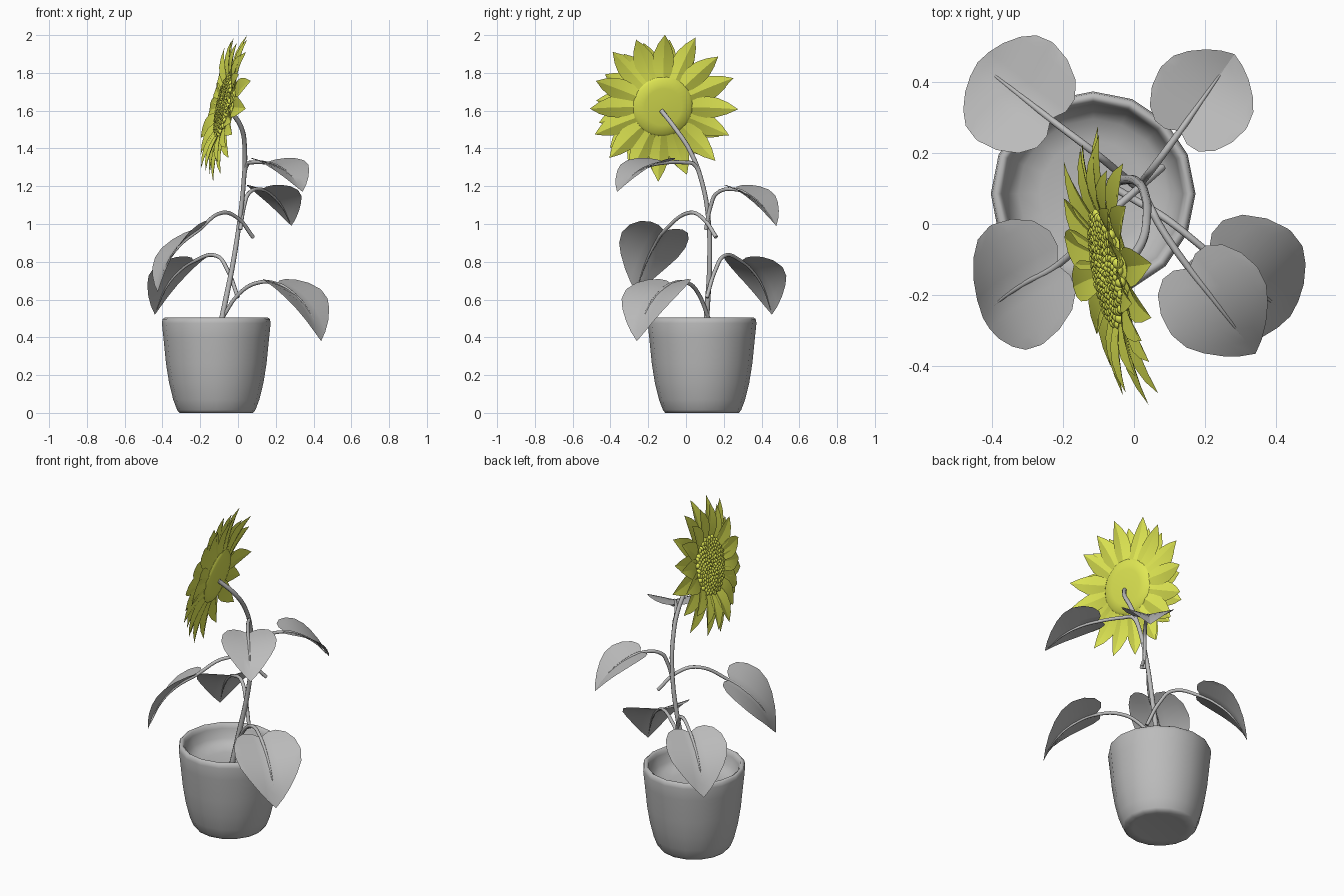
import bpy, bmesh, math, random
from mathutils import Vector, Matrix

random.seed(4)
cube = bpy.data.objects.get("Cube")
if cube:
    bpy.data.objects.remove(cube, do_unlink=True)


def material(name, colour):
    m = bpy.data.materials.new(name)
    m.use_nodes = True
    m.diffuse_color = colour
    m.node_tree.nodes["Principled BSDF"].inputs["Base Color"].default_value = colour
    return m


GREY = material("plain grey", (0.5, 0.5, 0.5, 1))
YELLOW = material("flower yellow", (0.77, 0.83, 0.09, 1))


def activate(ob):
    bpy.ops.object.select_all(action='DESELECT')
    ob.select_set(True)
    bpy.context.view_layer.objects.active = ob


def finish(name, bm, mat, angle=40, matrix=None):
    me = bpy.data.meshes.new(name)
    bm.to_mesh(me)
    bm.free()
    me.materials.append(mat)
    ob = bpy.data.objects.new(name, me)
    bpy.context.collection.objects.link(ob)
    if matrix:
        ob.matrix_world = matrix
    activate(ob)
    bpy.ops.object.shade_smooth_by_angle(angle=math.radians(angle))
    return ob


def lathe(name, profile, steps, mat, matrix, angle=40):
    bm = bmesh.new()
    vs = [bm.verts.new((r, 0, z)) for r, z in profile]
    edges = [bm.edges.new(p) for p in zip(vs, vs[1:])]
    bmesh.ops.spin(bm, geom=vs + edges, cent=(0, 0, 0), axis=(0, 0, 1),
                   angle=math.tau, steps=steps, use_merge=True)
    bmesh.ops.remove_doubles(bm, verts=bm.verts, dist=1e-4)
    bmesh.ops.recalc_face_normals(bm, faces=bm.faces)
    return finish(name, bm, mat, angle, matrix)


def tube(name, points, radii, thickness, mat):
    cu = bpy.data.curves.new(name, 'CURVE')
    cu.dimensions = '3D'
    cu.bevel_depth = thickness
    cu.bevel_resolution = 2
    cu.resolution_u = 6
    cu.use_fill_caps = True
    sp = cu.splines.new('BEZIER')
    sp.bezier_points.add(len(points) - 1)
    for bp, p, r in zip(sp.bezier_points, points, radii):
        bp.co = p
        bp.radius = r
        bp.handle_left_type = bp.handle_right_type = 'AUTO'
    cu.materials.append(mat)
    ob = bpy.data.objects.new(name, cu)
    bpy.context.collection.objects.link(ob)
    activate(ob)
    bpy.ops.object.convert(target='MESH')
    bpy.ops.object.shade_smooth_by_angle(angle=math.radians(50))


def sheet(bm, rows, cols, place):
    """Grid of faces through place(row, col)."""
    grid = [[bm.verts.new(place(i, j)) for j in range(cols)] for i in range(rows)]
    for i in range(rows - 1):
        for j in range(cols - 1):
            bm.faces.new((grid[i][j], grid[i + 1][j], grid[i + 1][j + 1], grid[i][j + 1]))


# Pot: bulged outside, rounded rim, hollow down to the floor
lathe("pot",
      [(0, 0.008), (0.15, 0.004), (0.195, 0), (0.207, 0.015), (0.228, 0.07), (0.25, 0.16),
       (0.266, 0.26), (0.28, 0.4), (0.288, 0.475), (0.284, 0.497), (0.272, 0.505),
       (0.26, 0.497), (0.253, 0.475), (0.242, 0.42), (0.21, 0.388), (0.15, 0.376), (0, 0.37)],
      16, GREY, Matrix.Translation((-0.115, 0.085, 0)), 80)

# Main stem, bending over to the back of the flower head
stem = [(-0.11, 0.1, 0.37), (-0.075, 0.112, 0.55), (-0.025, 0.125, 0.8), (0.01, 0.118, 1.03),
        (0.03, 0.085, 1.22), (0.036, 0.02, 1.39), (0.018, -0.06, 1.51), (-0.04, -0.13, 1.6)]
tube("stem", stem, [1.25, 1.2, 1.1, 1, 1, 1, 1, 1], 0.0125, GREY)

# Half of the heart outline: spread, rear edge and front edge
HEART = [(0, 0, 1), (0.25, -0.07, 0.9), (0.5, -0.08, 0.77), (0.75, -0.02, 0.61),
         (0.93, 0.11, 0.46), (1, 0.27, 0.3)]
OUTLINE = [(-s, b, f) for s, b, f in HEART[:0:-1]] + HEART


def leaf(label, start, peak, base, tip, bulge, side=None):
    start, peak, base, tip = map(Vector, (start, peak, base, tip))
    along = tip - base
    side = Vector(side or (-along.y, along.x, 0)).normalized()
    normal = along.cross(side).normalized()
    half = 0.45 * along.length

    def rib(s):
        return base + along * s + normal * bulge * 4 * s * (1 - s)

    def place(i, j):
        spread, rear, front = OUTLINE[j]
        s = rear + (front - rear) * i / 6
        return rib(s) + side * spread * half + normal * 0.035 * abs(spread)

    bm = bmesh.new()
    sheet(bm, 7, len(OUTLINE), place)
    bmesh.ops.remove_doubles(bm, verts=bm.verts, dist=1e-4)
    finish(label + "_leaf", bm, GREY, 25)
    # Stalk runs on below the blade as a tapering midrib
    path = [start, (start + peak) / 2 + Vector((0, 0, 0.035)), peak]
    path += [rib(s) - normal * 0.003 for s in (0, 0.3, 0.6, 0.93)]
    tube(label + "_leaf_stalk", path, [1, 1, 1, 0.9, 0.7, 0.45, 0.1], 0.0105, GREY)


leaf("lower_front", (-0.085, 0.12, 0.5), (0.09, 0.015, 0.685), (0.21, -0.08, 0.685),
     (0.44, -0.26, 0.38), 0.055)
leaf("lower_back", (0, 0.11, 0.61), (-0.11, 0.2, 0.83), (-0.235, 0.295, 0.805),
     (-0.44, 0.455, 0.52), 0.045)
leaf("middle_front", (0.08, 0.16, 0.93), (-0.08, 0.02, 1.06), (-0.215, -0.115, 0.965),
     (-0.425, -0.265, 0.64), 0.045, (0.4, -0.92, 0.23))
leaf("upper_back", (0.012, 0.105, 0.97), (0.055, 0.16, 1.16), (0.13, 0.262, 1.185),
     (0.283, 0.478, 0.99), 0.035)
leaf("upper_front", (0.03, 0.08, 1.24), (0.07, 0.0, 1.325), (0.155, -0.125, 1.325),
     (0.342, -0.365, 1.17), 0.035)

# Flower head frame: local z is the direction the bloom faces
facing = Vector((-0.96, -0.175, 0.2)).normalized()
HEAD = Matrix.Translation((-0.055, -0.123, 1.622)) @ facing.to_track_quat('Z', 'Y').to_matrix().to_4x4()

lathe("flower_disc", [(0, -0.018), (0.1, -0.016), (0.148, -0.011), (0.16, 0), (0.15, 0.012),
                      (0.08, 0.024), (0, 0.028)], 32, YELLOW, HEAD, 80)

# Two rings of pointed, creased petals
WIDTHS = [0.4, 0.82, 1, 0.9, 0.55, 0.0]


def petal_ring(name, count, offset, inner, outer, tilt, height):
    bm = bmesh.new()
    for k in range(count):
        turn = Matrix.Rotation(math.tau * (k + offset) / count + random.uniform(-0.03, 0.03), 4, 'Z')
        lean = tilt + random.uniform(-0.1, 0.1)
        reach = (outer - inner) * random.uniform(0.95, 1.02)

        def place(i, j):
            s = i / 5
            across = (j - 1) * 0.058 * WIDTHS[i]
            lift = height + s * reach * math.sin(lean) + 0.05 * s * (1 - s) + 0.25 * abs(across)
            return turn @ Vector((inner + s * reach, across, lift))

        sheet(bm, 6, 3, place)
    bmesh.ops.remove_doubles(bm, verts=bm.verts, dist=1e-4)
    finish(name, bm, YELLOW, 20, HEAD)


petal_ring("back_petals", 16, 0.0, 0.13, 0.403, 0.0, -0.006)
petal_ring("front_petals", 16, 0.25, 0.12, 0.36, 0.12, 0.004)

# Seeds in a sunflower spiral, larger toward the rim
bm = bmesh.new()
SEEDS = 170
for k in range(SEEDS):
    f = math.sqrt((k + 0.5) / SEEDS)
    a = k * math.pi * (3 - math.sqrt(5))
    spot = Vector((0.162 * f * math.cos(a), 0.162 * f * math.sin(a), 0.032 - 0.012 * f * f))
    bmesh.ops.create_icosphere(bm, subdivisions=2, radius=0.01 + 0.006 * f,
                               matrix=Matrix.Translation(spot))
finish("seeds", bm, YELLOW, 60, HEAD)
